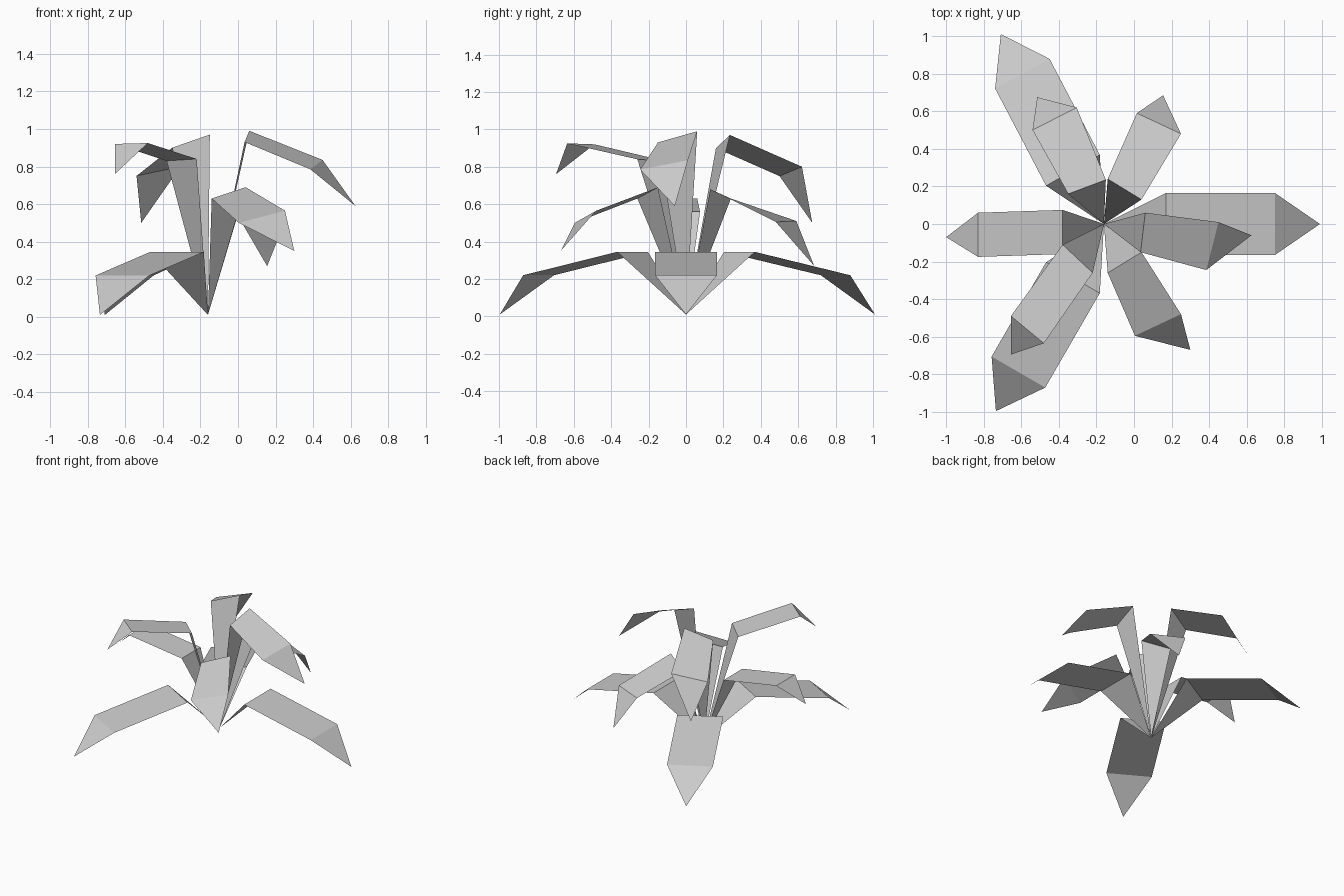
import bpy, bmesh
from math import radians
from mathutils import Matrix, Vector

if "Cube" in bpy.data.objects:
    bpy.data.objects.remove(bpy.data.objects["Cube"])

ROOT = Vector((-0.16, 0.0, 0.01))


def leaf(name, near, far, tip):
    """Folded leaf: narrow stem triangle, blade quad, drooping tip triangle."""
    bm = bmesh.new()
    r = bm.verts.new(ROOT)
    a, b = [bm.verts.new(p) for p in near]
    c, d = [bm.verts.new(p) for p in far]
    t = bm.verts.new(tip)
    for f in ((r, b, a), (a, b, d, c), (c, d, t)):
        bm.faces.new(f)
    mesh = bpy.data.meshes.new(name)
    bm.to_mesh(mesh)
    bm.free()
    obj = bpy.data.objects.new(name, mesh)
    bpy.context.collection.objects.link(obj)
    return obj


# Low ring: three identical wide leaves around the root
def around(p, deg):
    return ROOT + Matrix.Rotation(radians(deg), 3, 'Z') @ Vector(p)


for i, (inner, outer) in enumerate(((0, 0), (120, 118.5), (240, 240)), 1):
    leaf(f"low_leaf_{i}",
         [around((0.33, s * 0.165, 0.335), inner) for s in (1, -1)],
         [around((0.91, s * 0.165, 0.21), outer) for s in (1, -1)],
         around((1.15, 0, 0), outer))

# Middle ring: narrower leaves, each drooping differently
leaf("middle_leaf_right_front",
     [(0.04, -0.15, 0.69), (-0.14, -0.26, 0.63)],
     [(0.25, -0.48, 0.565), (0.005, -0.595, 0.50)], (0.30, -0.67, 0.35))
leaf("middle_leaf_right_back",
     [(-0.14, 0.24, 0.63), (0.04, 0.13, 0.68)],
     [(0.015, 0.59, 0.51), (0.25, 0.48, 0.505)], (0.155, 0.685, 0.27))
leaf("middle_leaf_left",
     [(-0.38, -0.16, 0.56), (-0.38, 0.075, 0.56)],
     [(-0.83, -0.175, 0.63), (-0.83, 0.06, 0.63)], (-1.0, -0.07, 0.48))

# Top ring: tall upright leaves
leaf("top_leaf_right",
     [(0.06, 0.06, 0.99), (0.035, -0.15, 0.93)],
     [(0.45, 0.01, 0.835), (0.385, -0.245, 0.785)], (0.625, -0.06, 0.59))
leaf("top_leaf_left_front",
     [(-0.22, -0.26, 0.84), (-0.38, -0.11, 0.83)],
     [(-0.48, -0.635, 0.925), (-0.655, -0.49, 0.92)], (-0.655, -0.695, 0.76))
leaf("top_leaf_left_back",
     [(-0.35, 0.16, 0.90), (-0.15, 0.235, 0.97)],
     [(-0.54, 0.50, 0.75), (-0.305, 0.62, 0.80)], (-0.515, 0.675, 0.50))
